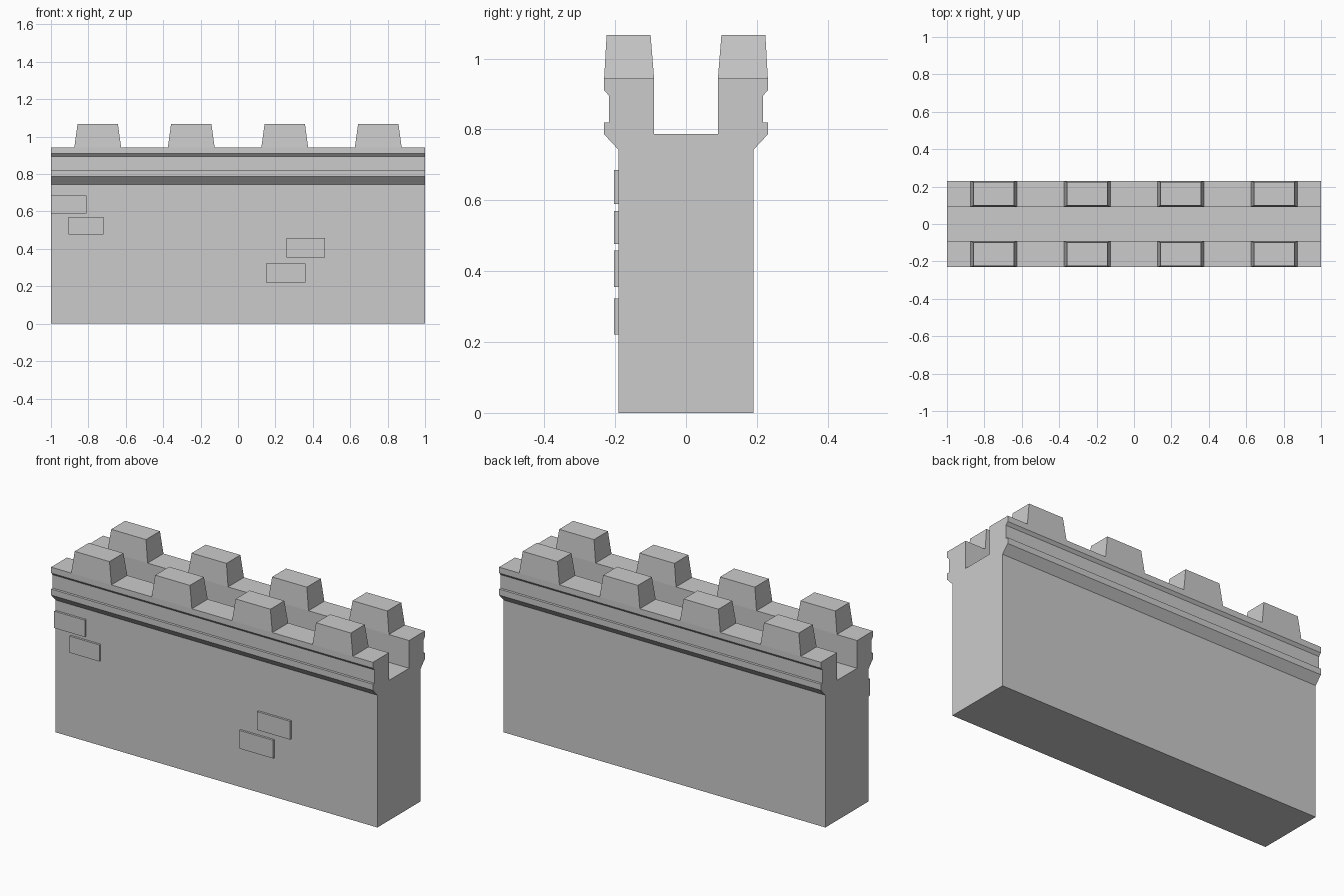
import bpy

if "Cube" in bpy.data.objects:
    bpy.data.objects.remove(bpy.data.objects["Cube"])


def make_mesh(name, verts, faces):
    mesh = bpy.data.meshes.new(name)
    mesh.from_pydata(verts, [], faces)
    mesh.update()
    obj = bpy.data.objects.new(name, mesh)
    bpy.context.collection.objects.link(obj)
    return obj


def frustum(name, bottom, top, z0, z1):
    """Tapered block; bottom and top are (x0, x1, y0, y1)."""
    verts = []
    for (x0, x1, y0, y1), z in ((bottom, z0), (top, z1)):
        verts += [(x0, y0, z), (x1, y0, z), (x1, y1, z), (x0, y1, z)]
    faces = [(3, 2, 1, 0), (4, 5, 6, 7)]
    faces += [(i, (i + 1) % 4, 4 + (i + 1) % 4, 4 + i) for i in range(4)]
    return make_mesh(name, verts, faces)


# Wall body: mirrored cross-section (y, z) extruded along x
half = [(0.191, 0), (0.191, 0.743), (0.231, 0.786), (0.231, 0.82),
        (0.217, 0.82), (0.217, 0.895), (0.231, 0.91), (0.231, 0.943),
        (0.09, 0.943), (0.09, 0.787)]
profile = half + [(-y, z) for y, z in reversed(half)]
n = len(profile)
verts = [(x, y, z) for x in (-1, 1) for y, z in profile]
faces = [tuple(reversed(range(n))), tuple(range(n, 2 * n))]
faces += [(i, (i + 1) % n, n + (i + 1) % n, n + i) for i in range(n)]
make_mesh("wall_body", verts, faces)

# Tapered merlons along both parapets
for side, label in ((-1, "front"), (1, "back")):
    y0, y1 = sorted((side * 0.09, side * 0.231))
    t0, t1 = sorted((side * 0.1, side * 0.224))
    for i in range(4):
        x = -0.75 + 0.5 * i
        frustum(f"merlon_{label}_{i + 1}",
                (x - 0.125, x + 0.125, y0, y1),
                (x - 0.108, x + 0.108, t0, t1), 0.943, 1.067)

# Raised bricks on the front face: x0, x1, z0, z1
bricks = [(-1.0, -0.81, 0.59, 0.685), (-0.905, -0.72, 0.477, 0.57),
          (0.26, 0.465, 0.355, 0.458), (0.15, 0.36, 0.221, 0.323)]
for i, (x0, x1, z0, z1) in enumerate(bricks):
    rect = (x0, x1, -0.203, -0.191)
    frustum(f"brick_{i + 1}", rect, rect, z0, z1)
